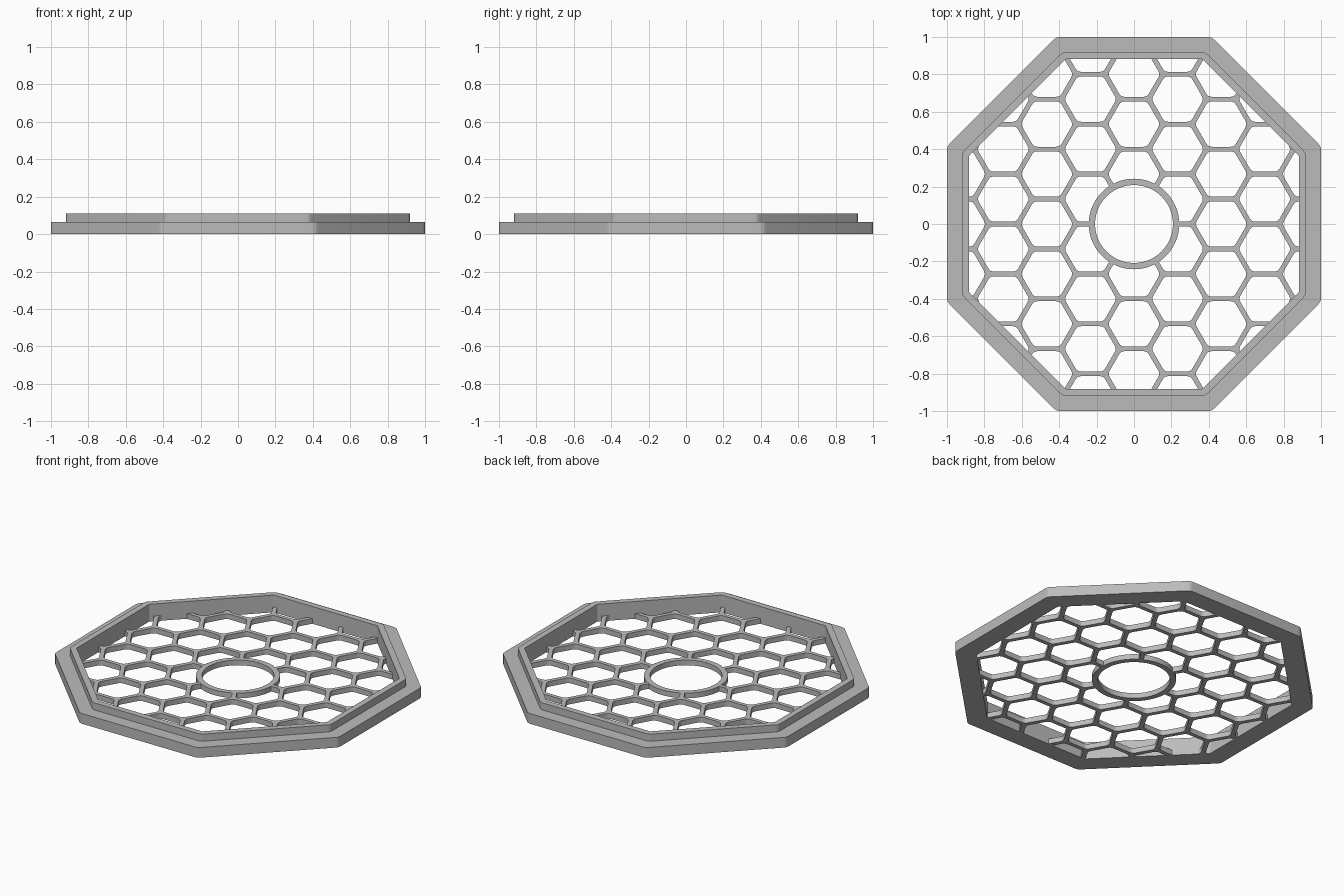
import bpy, bmesh, math
from mathutils import Vector

if "Cube" in bpy.data.objects:
    bpy.data.objects.remove(bpy.data.objects["Cube"])

GRID_TOP = 0.033      # lattice thickness
OPENING = 0.881       # apothem of the frame opening
PITCH = 0.267         # distance between cells in a column
COLUMN = 0.233        # distance between columns
RING_OUT, RING_IN = 0.242, 0.208

grey = bpy.data.materials.new("plain grey")
grey.use_nodes = True
grey.diffuse_color = (0.5, 0.5, 0.5, 1)
grey.node_tree.nodes["Principled BSDF"].inputs["Base Color"].default_value = (0.5, 0.5, 0.5, 1)


def rounded_polygon(sides, apothem, turn, trim, steps=4):
    """Regular polygon outline whose corners are rounded from trim before to trim after."""
    radius = apothem / math.cos(math.pi / sides)
    corners = [Vector((math.cos(a), math.sin(a))) * radius
               for a in (turn + math.tau * k / sides for k in range(sides))]
    points = []
    for k, c in enumerate(corners):
        a = c + (corners[k - 1] - c).normalized() * trim
        b = c + (corners[(k + 1) % sides] - c).normalized() * trim
        for s in range(steps + 1):
            t = s / steps
            points.append(a * (1 - t) ** 2 + c * 2 * t * (1 - t) + b * t * t)
    return points


def circle(radius, count=96):
    return [Vector((math.cos(math.tau * k / count), math.sin(math.tau * k / count))) * radius
            for k in range(count)]


def octagon(apothem, trim):
    return rounded_polygon(8, apothem, math.pi / 8, trim)


def finish(name, bm):
    bmesh.ops.recalc_face_normals(bm, faces=bm.faces)
    mesh = bpy.data.meshes.new(name)
    bm.to_mesh(mesh)
    bm.free()
    mesh.materials.append(grey)
    ob = bpy.data.objects.new(name, mesh)
    bpy.context.collection.objects.link(ob)
    return ob


def add_prism(bm, outline, low, high, centre=(0, 0)):
    bottom = [bm.verts.new((p.x + centre[0], p.y + centre[1], low)) for p in outline]
    top = [bm.verts.new((v.co.x, v.co.y, high)) for v in bottom]
    bm.faces.new(bottom[::-1])
    bm.faces.new(top)
    for k in range(len(top)):
        bm.faces.new((bottom[k - 1], bottom[k], top[k], top[k - 1]))


def closed_band(name, stations):
    """Skin a closed loop of (outline, height) stations into a hollow band."""
    bm = bmesh.new()
    loops = [[bm.verts.new((p.x, p.y, z)) for p in outline] for outline, z in stations]
    for i, loop in enumerate(loops):
        before = loops[i - 1]
        for k in range(len(loop)):
            bm.faces.new((before[k - 1], before[k], loop[k], loop[k - 1]))
    return finish(name, bm)


def activate(ob):
    bpy.ops.object.select_all(action='DESELECT')
    ob.select_set(True)
    bpy.context.view_layer.objects.active = ob


def carve(target, cutter):
    cutter.hide_render = True
    mod = target.modifiers.new("carve", 'BOOLEAN')
    mod.operation = 'DIFFERENCE'
    mod.solver = 'EXACT'
    mod.object = cutter
    activate(target)
    bpy.ops.object.modifier_apply(modifier=mod.name)
    bpy.data.objects.remove(cutter)


# Stepped octagonal frame
outer, step, inner = octagon(1.0, 0.018), octagon(0.919, 0.018), octagon(OPENING, 0.003)
frame = closed_band("frame", [(outer, 0), (outer, 0.065), (step, 0.065),
                              (step, 0.11), (inner, 0.11), (inner, 0)])

# Honeycomb plate filling the opening
bm = bmesh.new()
add_prism(bm, inner, 0, GRID_TOP)
lattice = finish("honeycomb_lattice", bm)

bm = bmesh.new()
cell = rounded_polygon(6, PITCH / 2 - 0.0125, 0, 0.02)
for i in range(-4, 5):
    for j in range(-4, 5):
        x, y = i * COLUMN, (j + 0.5 * (i % 2)) * PITCH
        add_prism(bm, cell, -0.1, 0.2, (x, y))
carve(lattice, finish("cell_cutter", bm))

bm = bmesh.new()
add_prism(bm, circle(RING_OUT), -0.1, 0.2)
carve(lattice, finish("centre_cutter", bm))

# Round ring at the centre
hub, hole = circle(RING_OUT), circle(RING_IN)
ring = closed_band("centre_ring", [(hub, 0), (hub, GRID_TOP), (hole, GRID_TOP), (hole, 0)])

for ob in (frame, lattice, ring):
    activate(ob)
    bpy.ops.object.shade_smooth_by_angle(angle=math.radians(30))
